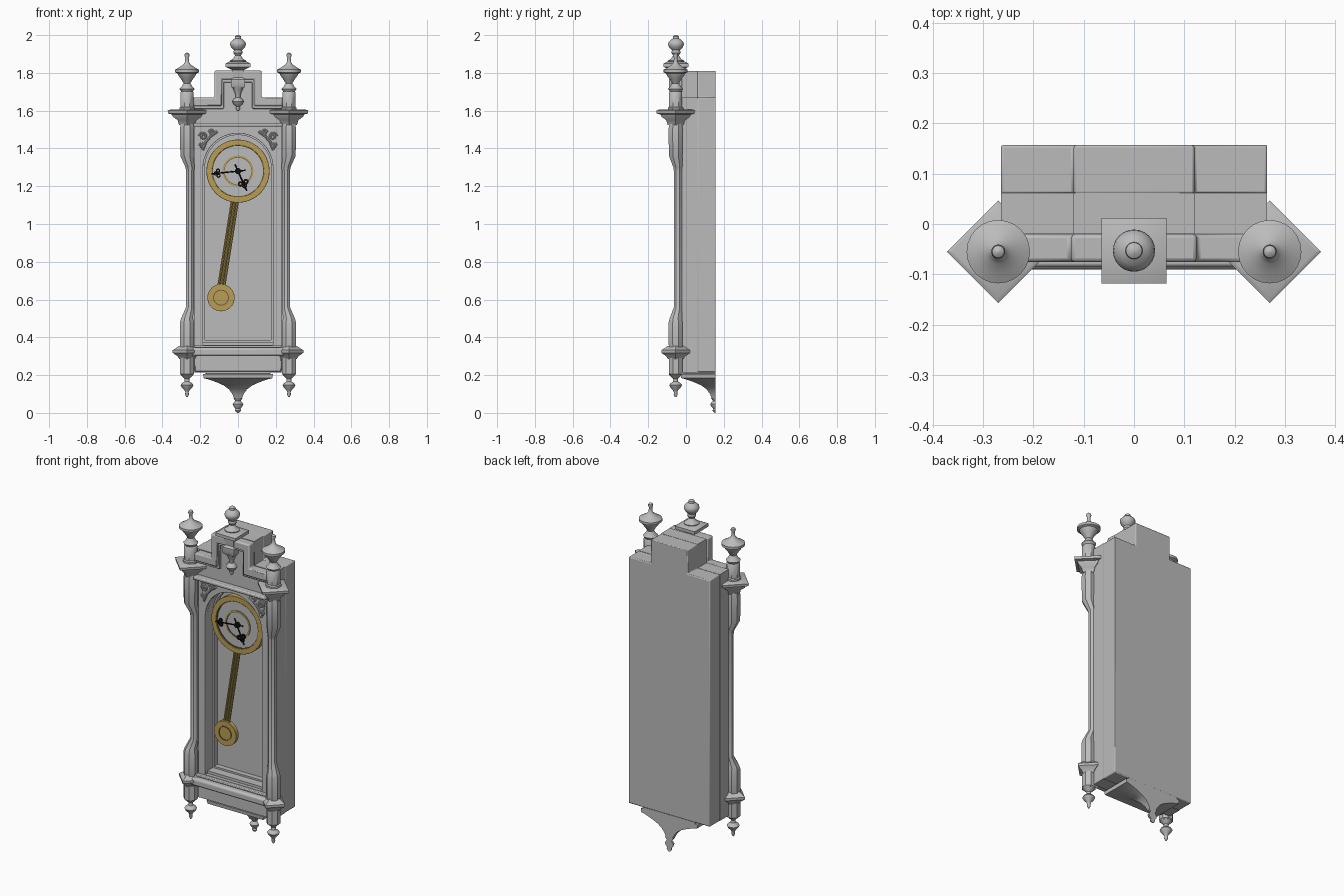
import bpy, bmesh, math
from mathutils import Vector

if "Cube" in bpy.data.objects:
    bpy.data.objects.remove(bpy.data.objects["Cube"])


def material(name, r, g, b):
    m = bpy.data.materials.new(name)
    m.use_nodes = True
    m.diffuse_color = (r, g, b, 1)
    m.node_tree.nodes["Principled BSDF"].inputs["Base Color"].default_value = (r, g, b, 1)
    return m


GREY = material("pale grey", 0.5, 0.5, 0.5)
GOLD = material("gold", 0.48, 0.34, 0.09)
BRONZE = material("dark bronze", 0.16, 0.11, 0.04)
BLACK = material("black", 0.004, 0.004, 0.004)


def finish(name, mesh, mat, bevel=0):
    ob = bpy.data.objects.new(name, mesh)
    bpy.context.collection.objects.link(ob)
    mesh.materials.clear()
    mesh.materials.append(mat)
    if bevel:
        mod = ob.modifiers.new("soft edges", "BEVEL")
        mod.width, mod.segments, mod.limit_method = bevel, 2, "ANGLE"
    bpy.ops.object.select_all(action="DESELECT")
    ob.select_set(True)
    bpy.context.view_layer.objects.active = ob
    bpy.ops.object.shade_smooth_by_angle(angle=math.radians(40))
    return ob


def from_curve(name, cu, mat, bevel=0):
    tmp = bpy.data.objects.new("tmp", cu)
    bpy.context.collection.objects.link(tmp)
    mesh = bpy.data.meshes.new_from_object(tmp.evaluated_get(bpy.context.evaluated_depsgraph_get()))
    bpy.data.objects.remove(tmp)
    bm = bmesh.new()
    bm.from_mesh(mesh)
    bmesh.ops.remove_doubles(bm, verts=bm.verts, dist=1e-5)
    bmesh.ops.recalc_face_normals(bm, faces=bm.faces)
    bm.to_mesh(mesh)
    return finish(name, mesh, mat, bevel)


def plate(name, outlines, front, back, mat, bevel=0):
    """Flat x-z outlines (later ones are holes) given a thickness in y."""
    cu = bpy.data.curves.new(name, "CURVE")
    cu.dimensions, cu.fill_mode, cu.extrude = "2D", "BOTH", (back - front) / 2
    for pts in outlines:
        sp = cu.splines.new("POLY")
        sp.points.add(len(pts) - 1)
        for p, (x, z) in zip(sp.points, pts):
            p.co = (x, z, 0, 1)
        sp.use_cyclic_u = True
    ob = from_curve(name, cu, mat, bevel)
    for v in ob.data.vertices:
        x, z, d = v.co
        v.co = (x, (front + back) / 2 - d, z)
    return ob


def tube(name, pts, radius, mat):
    cu = bpy.data.curves.new(name, "CURVE")
    cu.dimensions, cu.bevel_depth, cu.bevel_resolution = "3D", radius, 2
    cu.use_fill_caps = True
    sp = cu.splines.new("POLY")
    sp.points.add(len(pts) - 1)
    for p, co in zip(sp.points, pts):
        p.co = (*co, 1)
    return from_curve(name, cu, mat)


def loft(name, rings, mat, n=24, turn=0, cut_y=None):
    """Rings of (x, y, z, radius) joined into a closed turned form."""
    bm = bmesh.new()
    loops = []
    for x, y, z, r in rings:
        angles = [turn + math.tau * i / n for i in range(n)]
        loops.append([bm.verts.new((x + r * math.cos(a), y + r * math.sin(a), z)) for a in angles])
    for a, b in zip(loops, loops[1:]):
        for i in range(n):
            bm.faces.new((a[i], a[(i + 1) % n], b[(i + 1) % n], b[i]))
    bm.faces.new(loops[0])
    bm.faces.new(loops[-1])
    if cut_y is not None:
        geom = bm.verts[:] + bm.edges[:] + bm.faces[:]
        cut = bmesh.ops.bisect_plane(bm, geom=geom, plane_co=(0, cut_y, 0), plane_no=(0, 1, 0), clear_outer=True)
        bmesh.ops.holes_fill(bm, edges=[e for e in cut["geom_cut"] if isinstance(e, bmesh.types.BMEdge)])
    bmesh.ops.recalc_face_normals(bm, faces=bm.faces)
    mesh = bpy.data.meshes.new(name)
    bm.to_mesh(mesh)
    return finish(name, mesh, mat)


def turned(name, x, y, profile, mat=GREY, n=24, turn=0, cut_y=None):
    return loft(name, [(x, y, z, r) for z, r in profile], mat, n, turn, cut_y)


def circle(cx, cz, r, n=48):
    return [(cx + r * math.cos(math.tau * i / n), cz + r * math.sin(math.tau * i / n)) for i in range(n)]


def rect(x, z0, z1):
    return [(-x, z0), (x, z0), (x, z1), (-x, z1)]


def steps(wide, narrow, low, high):
    """Stepped top edge running from left to right."""
    return [(-wide, low), (-narrow, low), (-narrow, high), (narrow, high), (narrow, low), (wide, low)]


# Case with an arched recess
def arch(w, bottom, spring):
    return [(-w, bottom), (w, bottom)] + [
        (w * math.cos(math.pi * i / 24), spring + w * math.sin(math.pi * i / 24)) for i in range(25)]


outline = steps(0.265, 0.12, 1.67, 1.81) + [(0.265, 0.215), (-0.265, 0.215)]
opening = arch(0.185, 0.36, 1.295)
plate("case_back", [outline], 0.06, 0.157, GREY, 0.005)
plate("case_front", [outline, opening], -0.02, 0.062, GREY)
plate("door_frame", [rect(0.23, 0.34, 1.53), opening], -0.042, -0.02, GREY, 0.004)
plate("recess_bead", [arch(0.187, 0.358, 1.295), arch(0.176, 0.385, 1.295)], 0.03, 0.062, GREY)
plate("sill", [rect(0.187, 0.358, 0.375)], -0.02, 0.06, GREY)

# Stepped pediment, ledges and lower boards
plate("pediment_panel", [steps(0.23, 0.1, 1.65, 1.79) + [(0.23, 1.53), (-0.23, 1.53)]], -0.05, -0.02, GREY)
plate("pediment_moulding", [steps(0.235, 0.125, 1.67, 1.812) + steps(0.235, 0.085, 1.625, 1.765)[::-1]],
      -0.076, -0.02, GREY, 0.008)
plate("pediment_bead", [steps(0.235, 0.1, 1.64, 1.78) + steps(0.235, 0.075, 1.61, 1.75)[::-1]],
      -0.062, -0.04, GREY, 0.005)
plate("pediment_ledge", [rect(0.235, 1.515, 1.535)], -0.085, -0.02, GREY, 0.006)
plate("base_moulding", [rect(0.25, 0.3, 0.345)], -0.09, -0.02, GREY, 0.012)
plate("base_panel", [rect(0.23, 0.22, 0.302)], -0.05, -0.02, GREY, 0.004)
plate("base_lip", [rect(0.235, 0.345, 0.358)], -0.062, -0.02, GREY, 0.004)

# Corner columns, finials, drops and carved scrolls
for s, side in ((1, "left"), (-1, "right")):
    X, Y, xi, yi = 0.27 * s, -0.055, 0.254 * s, -0.043
    turned(side + "_finial", X, Y, [
        (1.70, 0.03), (1.715, 0.04), (1.725, 0.03), (1.745, 0.018), (1.765, 0.03), (1.785, 0.045), (1.797, 0.05),
        (1.803, 0.063), (1.817, 0.063), (1.827, 0.045), (1.84, 0.025), (1.855, 0.011), (1.88, 0.009),
        (1.89, 0.014), (1.9, 0.012), (1.907, 0.003)])
    turned(side + "_finial_block", X, Y, [
        (1.59, 0.044), (1.615, 0.044), (1.62, 0.038), (1.695, 0.038), (1.705, 0.03)], n=8, turn=math.pi / 8)
    turned(side + "_capital", X, Y, [
        (1.525, 0.042), (1.55, 0.05), (1.568, 0.075), (1.58, 0.08), (1.585, 0.1), (1.6, 0.102), (1.605, 0.09)], n=4)
    loft(side + "_column", [
        (X, Y, 0.34, 0.038), (X, Y, 0.37, 0.04), (X, Y, 0.48, 0.04), (X, Y, 0.5, 0.034), (xi, yi, 0.56, 0.023),
        (xi, yi, 1.28, 0.023), (xi, yi, 1.3, 0.026), (X, Y, 1.36, 0.038), (X, Y, 1.5, 0.041), (X, Y, 1.53, 0.036)],
        GREY, 8, math.pi / 8)
    turned(side + "_base_collar", X, Y, [
        (0.285, 0.04), (0.3, 0.05), (0.318, 0.076), (0.332, 0.076), (0.345, 0.055), (0.355, 0.042)], n=4)
    turned(side + "_base_block", X, Y, [(0.2, 0.034), (0.205, 0.039), (0.29, 0.039)], n=8, turn=math.pi / 8)
    turned(side + "_drop", X, Y, [
        (0.083, 0.004), (0.095, 0.01), (0.11, 0.009), (0.12, 0.014), (0.135, 0.028), (0.147, 0.034),
        (0.157, 0.027), (0.165, 0.014), (0.18, 0.012), (0.19, 0.022), (0.202, 0.034)])
    plate(side + "_spandrel", [[(s * x, z) for x, z in ((0.21, 1.49), (0.12, 1.495), (0.16, 1.455), (0.195, 1.40))]],
          -0.048, -0.04, GREY)
    for k, (cx, cz, r) in enumerate(((0.185, 1.465, 0.02), (0.14, 1.485, 0.014), (0.19, 1.415, 0.014))):
        spiral = [(s * (cx + r * (1 - i / 22) * math.cos(i * 0.55)), -0.05,
                   cz + r * (1 - i / 22) * math.sin(i * 0.55)) for i in range(18)]
        tube(f"{side}_scroll_{k + 1}", spiral, 0.006, GREY)
    tube(side + "_leaf", [(s * x, -0.05, z) for x, z in ((0.11, 1.49), (0.145, 1.465), (0.17, 1.435), (0.188, 1.39))],
         0.007, GREY)

# Central finial, plate and hanging drop
turned("crown_finial", 0, -0.053, [
    (1.855, 0.04), (1.865, 0.042), (1.875, 0.026), (1.892, 0.015), (1.905, 0.024), (1.92, 0.022), (1.935, 0.036),
    (1.95, 0.042), (1.962, 0.04), (1.975, 0.028), (1.982, 0.017), (1.993, 0.016), (2.0, 0.006)])
r2 = math.sqrt(2)
turned("crown_plate", 0, -0.053, [(z, r * r2) for z, r in (
    (1.72, 0.03), (1.73, 0.038), (1.765, 0.038), (1.775, 0.026), (1.815, 0.03), (1.825, 0.05), (1.832, 0.065),
    (1.85, 0.065), (1.86, 0.045))], n=4, turn=math.pi / 4)
turned("crown_drop", 0, -0.06, [
    (1.598, 0.004), (1.61, 0.011), (1.622, 0.01), (1.635, 0.024), (1.648, 0.031), (1.66, 0.024), (1.67, 0.012),
    (1.69, 0.015), (1.71, 0.024), (1.725, 0.03)])

# Wall bracket under the case, flat at the back
turned("bracket", 0, 0.157, [(z, r * r2) for z, r in (
    (0.075, 0.02), (0.1, 0.03), (0.125, 0.048), (0.145, 0.075), (0.16, 0.108), (0.172, 0.14), (0.18, 0.165),
    (0.184, 0.182), (0.205, 0.185), (0.208, 0.17), (0.217, 0.17))], n=4, turn=math.pi / 4, cut_y=0.157)
turned("bracket_drop", 0, 0.157, [
    (0, 0.006), (0.012, 0.016), (0.022, 0.013), (0.035, 0.024), (0.046, 0.028), (0.056, 0.022), (0.064, 0.015),
    (0.08, 0.026)], cut_y=0.157)

# Dial
DZ = 1.28
plate("dial", [circle(0, DZ, 0.15)], 0.0, 0.06, GREY)
plate("dial_rim", [circle(0, DZ, 0.167), circle(0, DZ, 0.137)], -0.01, 0.03, GOLD, 0.005)
plate("dial_rim_edge", [circle(0, DZ, 0.138), circle(0, DZ, 0.133)], -0.005, 0.001, BRONZE)
plate("chapter_ring", [circle(0, DZ, 0.082), circle(0, DZ, 0.074)], -0.005, 0.001, GOLD)
plate("chapter_ring_edge", [circle(0, DZ, 0.075), circle(0, DZ, 0.071)], -0.004, 0.001, BRONZE)
plate("hand_hub", [circle(0, DZ, 0.016, 20)], -0.014, 0, BLACK)


# Pierced hands: a shaft with a ring and three lobes
def hand(name, angle, length, ornament, size):
    d = Vector((math.cos(angle), 0, math.sin(angle)))
    side = Vector((-d.z, 0, d.x))
    o = Vector((0, -0.01, DZ))
    tube(name + "_shaft", [o - d * 0.04, o + d * length], 0.0035, BLACK)
    c = o + d * ornament
    for k, off in enumerate((side * size, -side * size, d * size)):
        p = c + off
        plate(f"{name}_lobe_{k + 1}", [circle(p.x, p.z, size * 0.9, 16), circle(p.x, p.z, size * 0.35, 16)],
              -0.013, -0.008, BLACK)


hand("minute_hand", math.radians(186), 0.142, 0.105, 0.013)
hand("hour_hand", math.radians(-66), 0.115, 0.068, 0.016)

# Pendulum
top, bob = Vector((-0.012, 0.02, 1.15)), Vector((-0.09, 0.02, 0.61))
for k in (-1, 0, 1):
    tube(f"pendulum_rod_{k + 2}", [top + Vector((k * 0.016, 0, 0)), bob + Vector((k * 0.016, 0, 0.05))], 0.0055, GOLD)
plate("pendulum_backing", [[(top.x - 0.018, top.z), (top.x + 0.018, top.z), (bob.x + 0.018, bob.z + 0.05),
                            (bob.x - 0.018, bob.z + 0.05)]], 0.021, 0.024, BRONZE)
plate("pendulum_bob", [circle(bob.x, bob.z, 0.072)], 0.008, 0.032, GOLD, 0.008)
plate("bob_ring", [circle(bob.x, bob.z, 0.042), circle(bob.x, bob.z, 0.037)], 0.005, 0.01, BRONZE)
